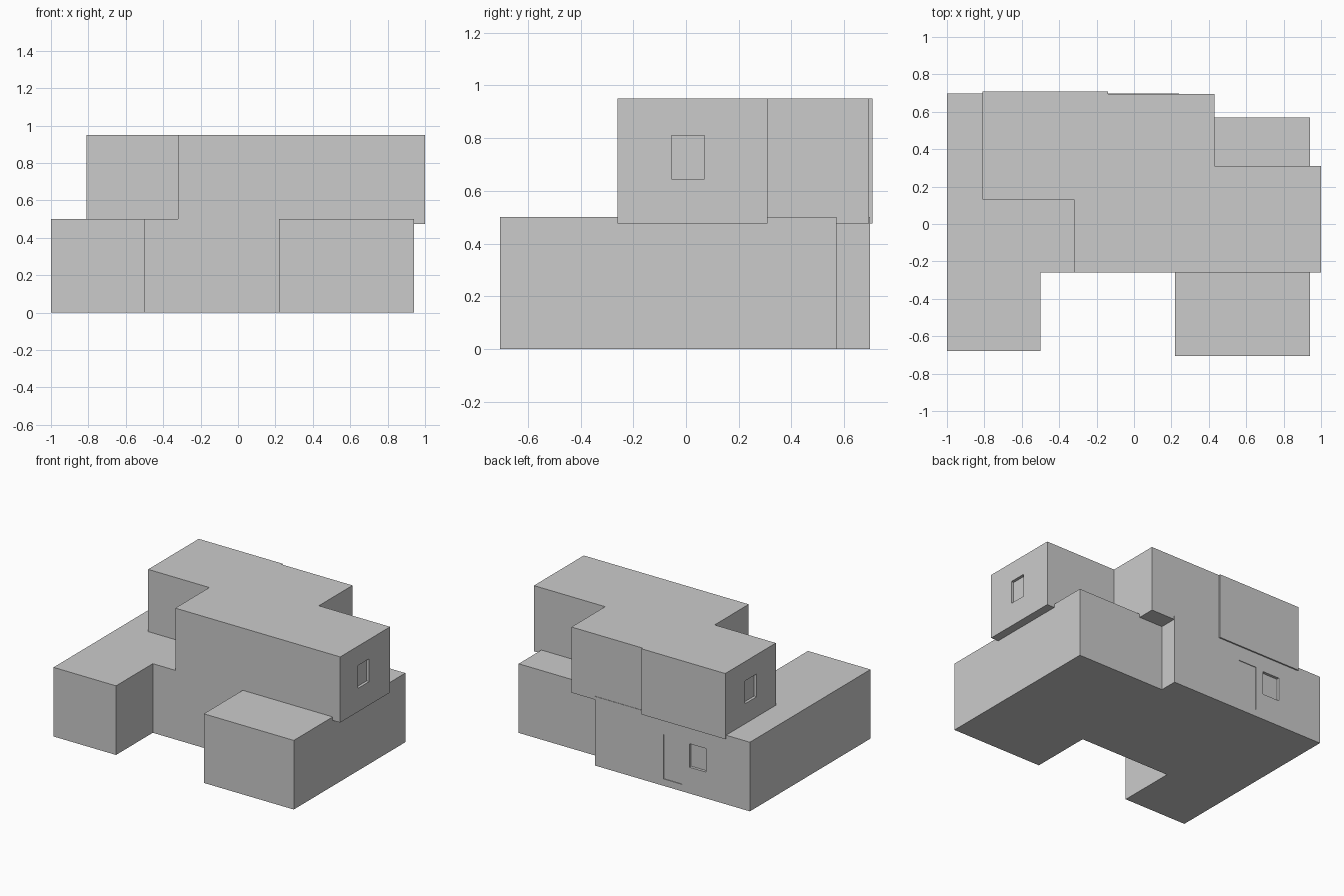
import bpy
import bmesh

if "Cube" in bpy.data.objects:
    bpy.data.objects.remove(bpy.data.objects["Cube"])


def prism(name, outline, z0, z1):
    """Extrude a flat floor plan from z0 up to z1."""
    bm = bmesh.new()
    face = bm.faces.new([bm.verts.new((x, y, z0)) for x, y in outline])
    top = bmesh.ops.extrude_face_region(bm, geom=[face])["geom"]
    for v in top:
        if isinstance(v, bmesh.types.BMVert):
            v.co.z = z1
    bmesh.ops.recalc_face_normals(bm, faces=bm.faces)
    mesh = bpy.data.meshes.new(name)
    bm.to_mesh(mesh)
    bm.free()
    obj = bpy.data.objects.new(name, mesh)
    bpy.context.collection.objects.link(obj)
    return obj


def recess(target, name, x, y, z):
    """Cut a box-shaped recess given as (min, max) ranges."""
    cutter = prism(name, [(x[0], y[0]), (x[1], y[0]), (x[1], y[1]), (x[0], y[1])], *z)
    cutter.hide_render = True
    mod = target.modifiers.new(name, "BOOLEAN")
    mod.operation = "DIFFERENCE"
    mod.solver = "EXACT"
    mod.object = cutter
    bpy.context.view_layer.objects.active = target
    bpy.ops.object.modifier_apply(modifier=mod.name)
    bpy.data.objects.remove(cutter)


# Ground floor: two front wings joined by the main body, stepped at the back
lower = prism("lower_storey", [
    (-1, -0.68), (-0.5, -0.68), (-0.5, -0.26), (0.22, -0.26), (0.22, -0.705),
    (0.94, -0.705), (0.94, 0.57), (0.24, 0.57), (0.24, 0.698), (-1, 0.698)], 0, 0.5)

# Upper floor: overhangs to the right and back
upper = prism("upper_storey", [
    (-0.81, 0.13), (-0.32, 0.13), (-0.32, -0.26), (1, -0.26), (1, 0.31),
    (0.43, 0.31), (0.43, 0.695), (-0.14, 0.695), (-0.14, 0.708), (-0.81, 0.708)],
    0.475, 0.95)

# Windows in both end walls of the upper floor
DEPTH = 0.02
recess(upper, "right_window", (1 - DEPTH, 1.1), (-0.055, 0.07), (0.645, 0.81))
recess(upper, "left_window", (-0.9, -0.81 + DEPTH), (0.35, 0.48), (0.645, 0.81))

# Back window and shallow back door on the ground floor
recess(lower, "back_window", (-0.65, -0.515), (0.698 - DEPTH, 0.8), (0.19, 0.36))
recess(lower, "back_door", (-0.455, -0.31), (0.693, 0.8), (0.05, 0.37))
